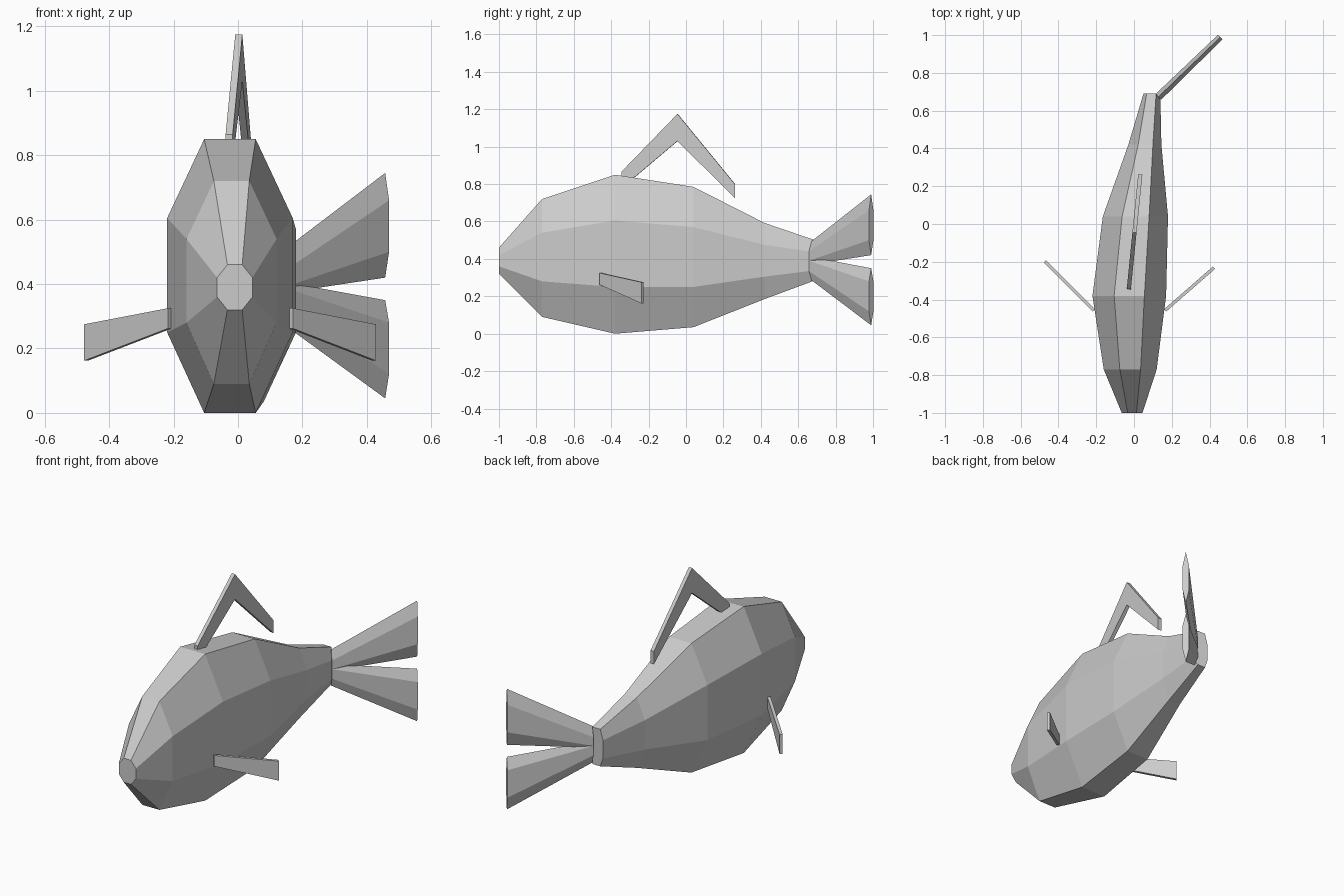
import bpy
import bmesh
from mathutils import Vector

default_cube = bpy.data.objects.get("Cube")
if default_cube:
    bpy.data.objects.remove(default_cube, do_unlink=True)

# One plain grey for the whole fish
grey = bpy.data.materials.new("plain grey")
grey.use_nodes = True
grey.diffuse_color = (0.6, 0.6, 0.6, 1)
grey.node_tree.nodes["Principled BSDF"].inputs["Base Color"].default_value = grey.diffuse_color


def loft(name, sections):
    """Skin a list of matching closed sections and cap both ends."""
    bm = bmesh.new()
    rings = [[bm.verts.new(point) for point in section] for section in sections]
    count = len(rings[0])
    for near, far in zip(rings, rings[1:]):
        for i in range(count):
            j = (i + 1) % count
            bm.faces.new((near[i], near[j], far[j], far[i]))
    bm.faces.new(rings[0])
    bm.faces.new(rings[-1])
    bmesh.ops.recalc_face_normals(bm, faces=bm.faces[:])
    mesh = bpy.data.meshes.new(name)
    bm.to_mesh(mesh)
    bm.free()
    mesh.materials.append(grey)
    obj = bpy.data.objects.new(name, mesh)
    bpy.context.collection.objects.link(obj)
    return obj


def plate(name, outline, thickness):
    """Flat slab made by moving an outline to both sides of its plane."""
    half = Vector(thickness) / 2
    return loft(name, [[Vector(p) - half for p in outline],
                       [Vector(p) + half for p in outline]])


def octagon(y, xs, zs, skew=0):
    """Chamfered section; skew pulls its left flank forward."""
    x0, x1, x2, x3 = xs
    z0, z1, z2, z3 = zs
    corners = [(x1, z0), (x2, z0), (x3, z1), (x3, z2),
               (x2, z3), (x1, z3), (x0, z2), (x0, z1)]
    return [(x, y - (skew if x == x3 else 0), z) for x, z in corners]


# Body, from snout to tail root, bending towards the left
loft("body", [
    octagon(-1, (-.065, -.033, .013, .045), (.32, .36, .42, .46)),
    octagon(-.77, (-.16, -.075, .035, .12), (.09, .28, .54, .72)),
    octagon(-.38, (-.22, -.105, .055, .17), (0, .25, .605, .85)),
    octagon(.04, (-.165, -.063, .08, .18), (.035, .25, .57, .785)),
    octagon(.42, (-.03, .022, .1, .145), (.185, .305, .475, .592)),
    octagon(.69, (.05, .067, .117, .14), (.285, .335, .44, .5), .032),
])


def lobe_section(x, y, half, heights):
    """Flat hexagon set across the diagonal tail."""
    low, mid_low, mid_high, high = heights
    return [(x, y, low), (x + half, y - half, mid_low),
            (x + half, y - half, mid_high), (x, y, high),
            (x - half, y + half, mid_high), (x - half, y + half, mid_low)]


# Forked tail fin
def tail_lobe(name, root, tip):
    loft(name, [lobe_section(.128, .672, .015, root),
                lobe_section(.457, .99, .012, tip)])


tail_lobe("upper_tail_lobe", (.37, .39, .44, .495), (.42, .5, .66, .745))
tail_lobe("lower_tail_lobe", (.285, .335, .39, .41), (.045, .12, .28, .35))

# Bent fin on the back, turned slightly along the body
back_outline = [(-.345, .865), (-.045, 1.175), (.262, .8),
                (.262, .725), (-.045, 1.03), (-.27, .84), (-.345, .8)]
plate("back_fin", [(.007 + .1 * y, y, z) for y, z in back_outline],
      (.022, -.002, 0))


# Side fins, sweeping out, back and down
def side_fin(name, side, root, tip):
    (root_x, root_y), (tip_x, tip_y) = root, tip
    outline = [(root_x, root_y, .262), (root_x, root_y, .325),
               (tip_x, tip_y, .275), (tip_x, tip_y, .162)]
    plate(name, outline, (.012 * side, -.012, 0))


side_fin("left_side_fin", 1, (.165, -.457), (.423, -.232))
side_fin("right_side_fin", -1, (-.212, -.457), (-.472, -.198))
